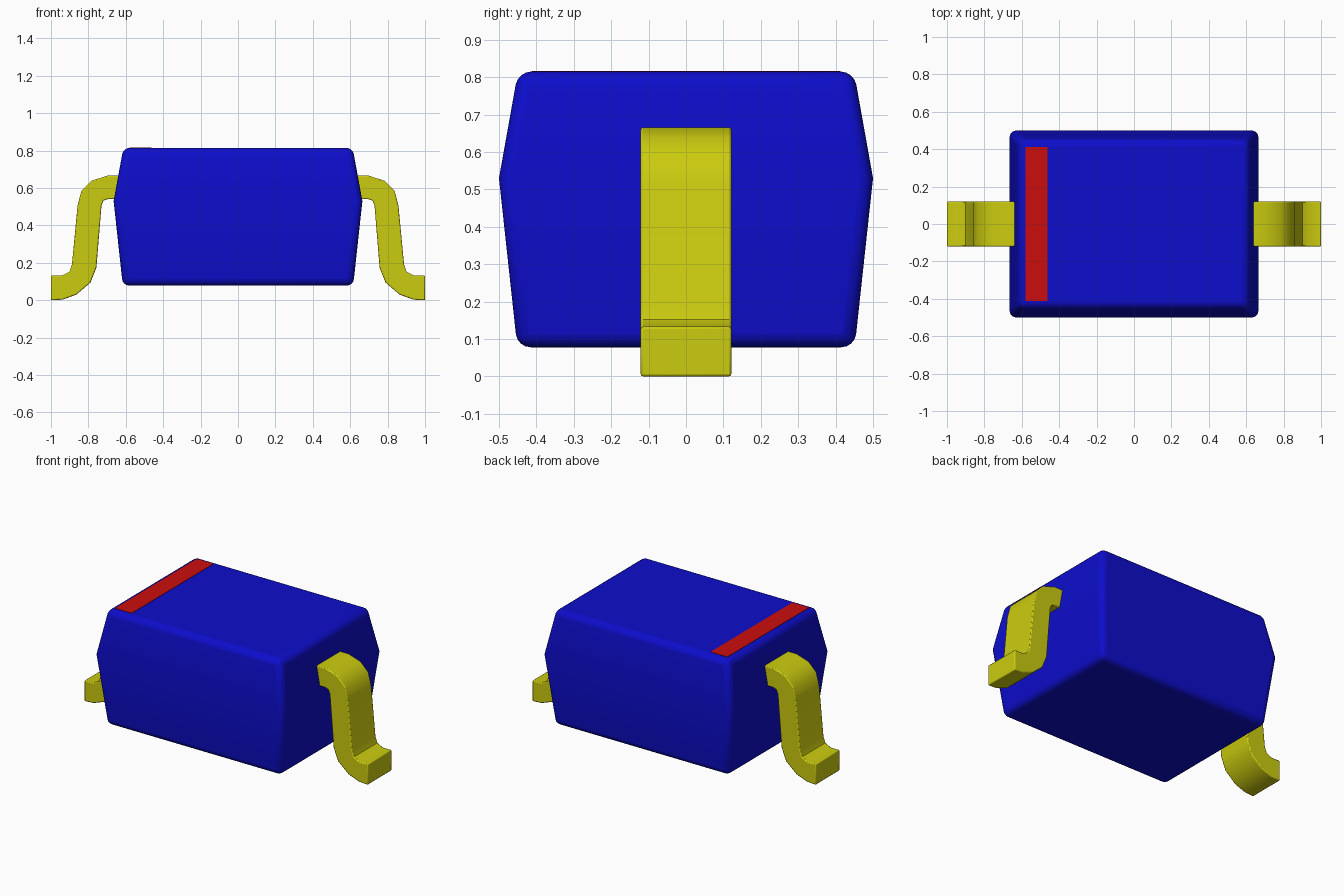
import bpy, bmesh, math

if "Cube" in bpy.data.objects:
    bpy.data.objects.remove(bpy.data.objects["Cube"], do_unlink=True)


def material(name, rgb):
    m = bpy.data.materials.new(name)
    m.use_nodes = True
    m.diffuse_color = (*rgb, 1)
    m.node_tree.nodes["Principled BSDF"].inputs["Base Color"].default_value = (*rgb, 1)
    return m


def finish(name, bm, mat, bevel=0, segments=3, angle=30):
    bmesh.ops.recalc_face_normals(bm, faces=bm.faces)
    mesh = bpy.data.meshes.new(name)
    bm.to_mesh(mesh)
    bm.free()
    mesh.materials.append(mat)
    obj = bpy.data.objects.new(name, mesh)
    bpy.context.collection.objects.link(obj)
    if bevel:
        mod = obj.modifiers.new("Rounded edges", 'BEVEL')
        mod.width = bevel
        mod.segments = segments
        mod.limit_method = 'ANGLE'
        mod.angle_limit = math.radians(angle)
    bpy.ops.object.select_all(action='DESELECT')
    obj.select_set(True)
    bpy.context.view_layer.objects.active = obj
    bpy.ops.object.shade_smooth_by_angle(angle=math.radians(35))
    return obj


blue = material("body blue", (0.004, 0.004, 0.6))
yellow = material("lead yellow", (0.6, 0.6, 0.005))
red = material("stripe red", (0.6, 0.004, 0.004))

# Body: stacked rectangles, widest at the parting line
bm = bmesh.new()
rings = []
for z, hx, hy in [(0.078, 0.616, 0.451), (0.53, 0.665, 0.5), (0.815, 0.613, 0.449)]:
    rings.append([bm.verts.new((sx * hx, sy * hy, z))
                  for sx, sy in [(-1, -1), (1, -1), (1, 1), (-1, 1)]])
for low, high in zip(rings, rings[1:]):
    for i in range(4):
        j = (i + 1) % 4
        bm.faces.new((low[i], low[j], high[j], high[i]))
bm.faces.new(rings[0])
bm.faces.new(rings[-1])
finish("body", bm, blue, 0.035, 4)

# Leads: bent strip profile extruded across the width, one per end
profile = [(0.62, 0.666), (0.698, 0.666), (0.783, 0.639), (0.837, 0.586),
           (0.858, 0.505), (0.888, 0.19), (0.901, 0.152), (0.938, 0.133),
           (1, 0.133), (1, 0), (0.938, 0.003), (0.864, 0.03), (0.789, 0.094),
           (0.757, 0.174), (0.73, 0.505), (0.72, 0.532), (0.697, 0.54), (0.62, 0.54)]
for side, name in [(1, "left_lead"), (-1, "right_lead")]:
    bm = bmesh.new()
    face = bm.faces.new([bm.verts.new((side * x, -0.121, z)) for x, z in profile])
    out = bmesh.ops.extrude_face_region(bm, geom=[face])
    moved = [v for v in out["geom"] if isinstance(v, bmesh.types.BMVert)]
    bmesh.ops.translate(bm, verts=moved, vec=(0, 0.242, 0))
    finish(name, bm, yellow, 0.006, 2, 60)

# Polarity stripe on the top
bm = bmesh.new()
bmesh.ops.create_cube(bm, size=1)
bmesh.ops.scale(bm, verts=bm.verts, vec=(0.118, 0.824, 0.004))
bmesh.ops.translate(bm, verts=bm.verts, vec=(-0.521, 0, 0.815))
finish("polarity_stripe", bm, red)
